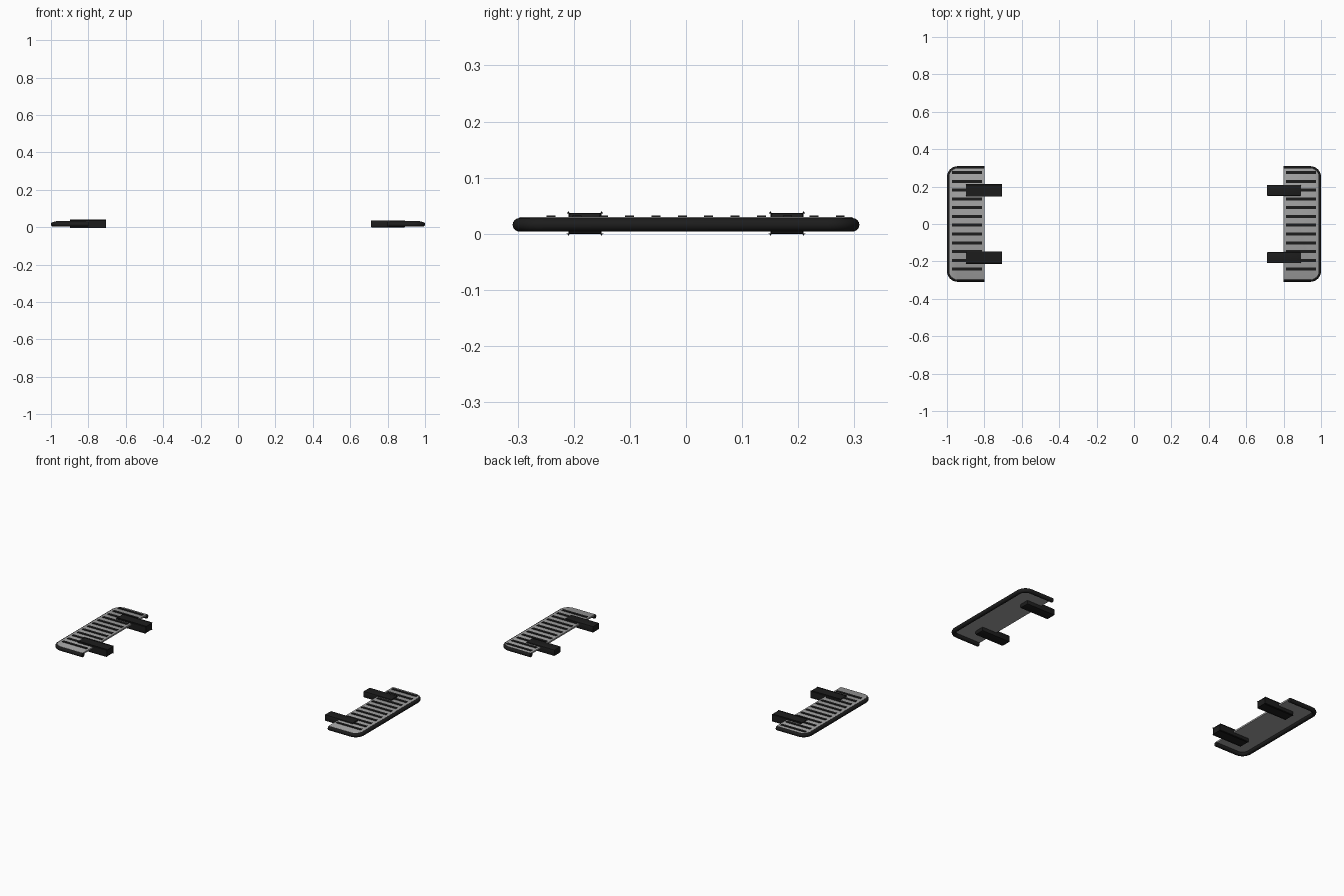
import bpy, bmesh, math

if "Cube" in bpy.data.objects:
    bpy.data.objects.remove(bpy.data.objects["Cube"])

def mat(name, c):
    m = bpy.data.materials.new(name)
    m.diffuse_color = (c, c, c, 1)
    m.use_nodes = True
    m.node_tree.nodes["Principled BSDF"].inputs["Base Color"].default_value = m.diffuse_color
    return m

BLACK = mat("black_rubber", 0.012)
GREY = mat("grey_metal", 0.36)

def finish(name, bm, material):
    bmesh.ops.recalc_face_normals(bm, faces=bm.faces)
    me = bpy.data.meshes.new(name)
    bm.to_mesh(me)
    bm.free()
    ob = bpy.data.objects.new(name, me)
    bpy.context.collection.objects.link(ob)
    me.materials.append(material)
    bpy.context.view_layer.objects.active = ob
    ob.select_set(True)
    bpy.ops.object.shade_smooth_by_angle(angle=math.radians(35))
    ob.select_set(False)
    return ob

def box(name, s, x0, x1, y0, y1, z0, z1, bevel=0.0):
    bm = bmesh.new()
    bmesh.ops.create_cube(bm, size=1)
    for v in bm.verts:
        v.co = (s * (x0 + (v.co.x + .5) * (x1 - x0)),
                y0 + (v.co.y + .5) * (y1 - y0), z0 + (v.co.z + .5) * (z1 - z0))
    if bevel:
        bmesh.ops.bevel(bm, geom=bm.edges[:], offset=bevel, segments=2,
                        profile=0.5, affect='EDGES')
    return finish(name, bm, BLACK)

def u_path(x_in, x_out, hy, r, n=8):
    """Open U outline with two rounded outer corners: (x, y, normal x, normal y)."""
    pts = [(x_in, -hy, 0, -1)]
    for sy, a0 in ((-1, -90), (1, 0)):
        for i in range(n + 1):
            a = math.radians(a0 + 90 * i / n)
            c, d = math.cos(a), math.sin(a)
            pts.append((x_out - r + r * c, sy * (hy - r) + r * d, c, d))
    return pts + [(x_in, hy, 0, 1)]

def tube(name, s):
    bm = bmesh.new()
    rings = []
    for x, y, nx, ny in u_path(0.80, 0.988, 0.297, 0.045):
        ring = []
        for k in range(16):
            a = math.tau * k / 16
            o = 0.012 * math.cos(a)
            ring.append(bm.verts.new((s * (x + nx * o), y + ny * o,
                                      0.016 + 0.012 * math.sin(a))))
        rings.append(ring)
    for a, b in zip(rings, rings[1:]):
        for k in range(16):
            bm.faces.new((a[k], a[k - 1], b[k - 1], b[k]))
    bm.faces.new(rings[0])
    bm.faces.new(rings[-1])
    return finish(name, bm, BLACK)

def plate(name, s):
    bm = bmesh.new()
    # stacked outlines: underside, rim, softened top edge
    rings = []
    for inset, z in ((0, 0.021), (0, 0.026), (0.001, 0.0285), (0.004, 0.030)):
        rings.append([bm.verts.new((s * x, y, z)) for x, y, _, _ in
                      u_path(0.80, 0.988 - inset, 0.299 - inset, 0.045 - inset)])
    n = len(rings[0])
    for a, b in zip(rings, rings[1:]):
        for k in range(n):
            bm.faces.new((a[k - 1], a[k], b[k], b[k - 1]))
    bm.faces.new(rings[0])
    bm.faces.new(rings[-1])
    return finish(name, bm, GREY)

for s, side in ((1, "right"), (-1, "left")):
    tube(side + "_frame_tube", s)
    plate(side + "_step_plate", s)
    # anti-slip strips
    for i in range(12):
        y = -0.241 + i * 0.0469
        box(f"{side}_grip_strip_{i}", s, 0.812, 0.972, y - 0.008, y + 0.008, 0.028, 0.033)
    # mounting arms reaching inward
    for y, end in ((-0.18, "front"), (0.18, "rear")):
        box(f"{side}_{end}_bracket", s, 0.71, 0.893, y - 0.029, y + 0.029, 0.0, 0.037, 0.004)
